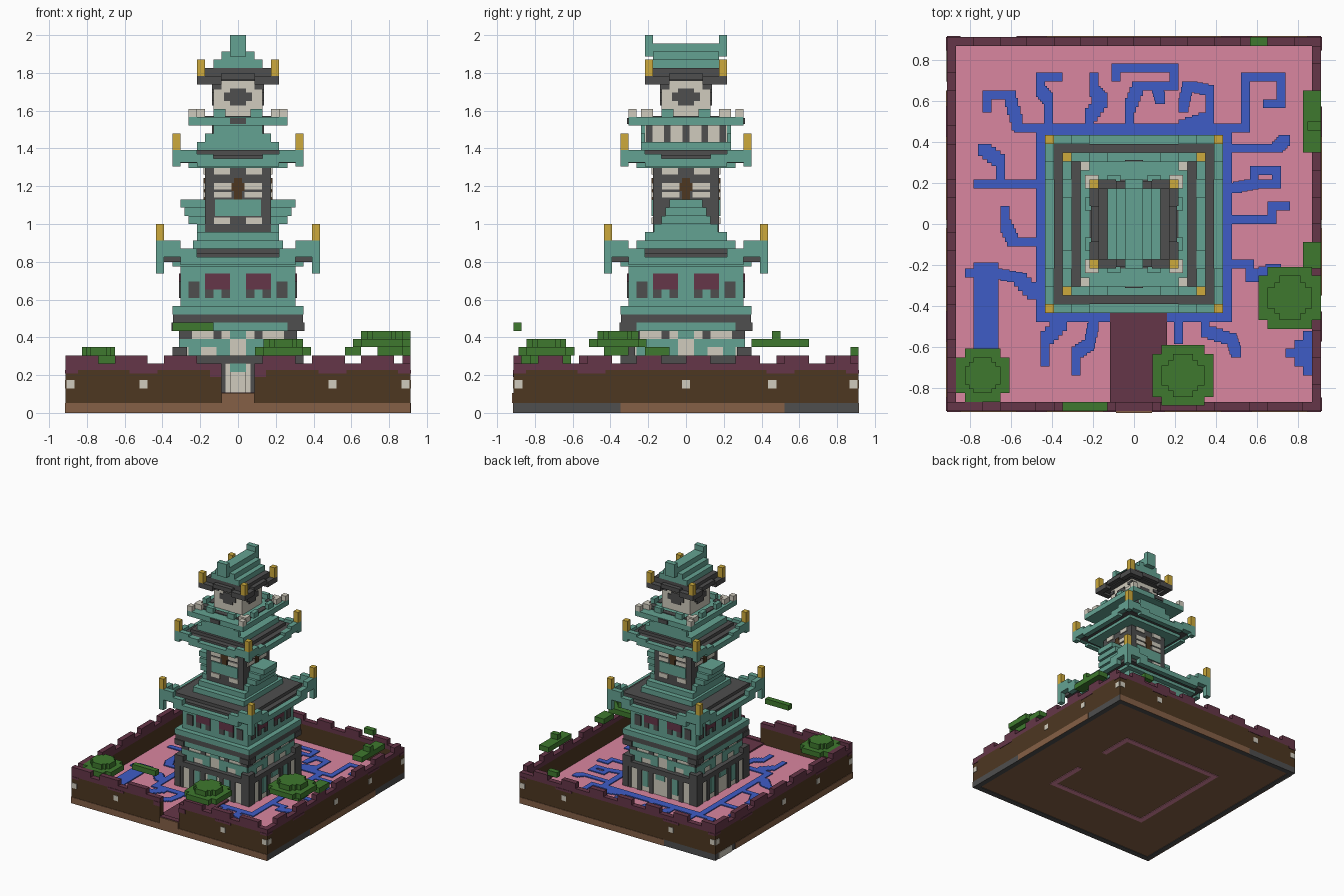
import bpy, bmesh
from mathutils import Matrix, Vector

cube = bpy.data.objects.get("Cube")
if cube:
    bpy.data.objects.remove(cube)

U = 1 / 23          # one block
T = 0.18            # plate thickness in blocks


def colour(name, r, g, b):
    m = bpy.data.materials.new(name)
    lin = [((c / 255 + 0.055) / 1.055) ** 2.4 for c in (r, g, b)] + [1]
    m.diffuse_color = lin
    m.use_nodes = True
    m.node_tree.nodes["Principled BSDF"].inputs["Base Color"].default_value = lin
    return m


teal = colour("teal_tile", 100, 162, 146)
dark = colour("dark_stone", 78, 78, 78)
white = colour("plaster", 208, 203, 189)
gold = colour("gold", 205, 170, 60)
pink = colour("pink_ground", 218, 134, 160)
blue = colour("water_blue", 62, 92, 198)
plum = colour("plum_brick", 101, 54, 72)
green = colour("leaf_green", 62, 121, 46)
brown = colour("dark_earth", 77, 55, 33)
tan = colour("light_earth", 133, 96, 70)


def blocks(name, mat, boxes):
    """One object made of boxes (x0, x1, y0, y1, z0, z1), in blocks."""
    bm = bmesh.new()
    for x0, x1, y0, y1, z0, z1 in boxes:
        mid = Vector((x0 + x1, y0 + y1, z0 + z1)) * (U / 2)
        size = Vector((x1 - x0, y1 - y0, z1 - z0)) * U
        bmesh.ops.create_cube(bm, size=1, matrix=Matrix.LocRotScale(mid, None, size))
    me = bpy.data.meshes.new(name)
    bm.to_mesh(me)
    bm.free()
    me.materials.append(mat)
    bpy.context.collection.objects.link(bpy.data.objects.new(name, me))


def slab(hx, hy, z0, z1):
    return (-hx, hx, -hy, hy, z0, z1)


def turn(box, k):
    """Rotate a box by k quarter turns; zero is the front."""
    x0, x1, y0, y1, z0, z1 = box
    for _ in range(k):
        x0, x1, y0, y1 = -y1, -y0, x0, x1
    return (x0, x1, y0, y1, z0, z1)


def four(r, s0, s1, z0, z1, depth=None):
    """Mirrored boxes on all four sides: a plate on the face at radius r, or set inward by depth."""
    y0, y1 = (-r - T, -r + T) if depth is None else (-r, -r + depth)
    out = []
    for k in range(4):
        out.append(turn((s0, s1, y0, y1, z0, z1), k))
        if s0 > 0:
            out.append(turn((-s1, -s0, y0, y1, z0, z1), k))
    return out


# Ground, outer wall and battlements
blocks("earth_slab", tan, [slab(20, 20, 0.1, 1)])
blocks("courtyard_floor", pink, [slab(20, 20, 1, 2)])
stone, earth, brick, merlons, specks = [], [], [], [], []
for k in range(4):
    end = 21 if k % 2 == 0 else 20
    stone.append(turn((-end, end, -21, -20, 0, 1.2), k))
    spans = [(-end, -2), (2, end)] if k == 0 else [(-end, end)]
    for a, b in spans:
        earth.append(turn((a, b, -21, -20, 1.2, 5.2), k))
        brick.append(turn((a, b, -21, -20, 5.2, 6), k))
    for i in range(-21, 21, 6):
        a, b = (i, i + 4) if k in (0, 3) else (i + 3, i + 6)
        a, b = max(a, -end), min(b, end)
        if k or b <= -2 or a >= 2:
            merlons.append(turn((a, b, -21, -20, 6, 7), k))
    for s in (-20.4, -11.5, 11.5, 20.4) if k % 2 == 0 else (-20.4, 0, 10.5, 20.4):
        specks.append(turn((s - 0.5, s + 0.5, -21 - T / 2, -20.9, 3, 4), k))
blocks("wall_footing", dark, stone)
blocks("wall_earth", brown, earth)
blocks("wall_brick", plum, brick + merlons)
blocks("wall_lamps", white, specks)
blocks("wall_brick_edge", plum, four(20.9, 9.8, 13.2, 4.8, 5.2) + four(20.9, 19.5, 21, 4.8, 5.2)
       + [(s - 0.7, s + 0.7, -21 - T / 2, -20.9, 4.4, 5.2) for s in (-2.7, 2.7)])
strip = (-21 - T / 2, -20.9, 0, 1.2)
blocks("earth_patches", tan, [turn((a, b) + strip, k)
       for k, (a, b) in enumerate([(-21, 21), (-8, 12), (-21, 10), (-15, 21)])])
blocks("footing_plaster", white, [turn((-20, -16) + strip, 3)])
blocks("entrance_ramp", tan, [(-2, 2, -21.2, -20.9, 1.2, 2.4)])
blocks("entrance_path", plum, [(-2.7, 3.7, -20, -8, 1.9, 2.3), (-2, 2, -21, -20, 1.2, 2.5)])
blocks("underside_ring", pink, [(-11, 11, -11, -10, 0, 0.11), (-11, 11, 10, 11, 0, 0.11),
       (-11, -10, -10, 10, 0, 0.11), (10, 11, -10, -3, 0, 0.11), (10, 11, 4, 10, 0, 0.11)])

# Moat with winding channels, laid as thin plates
north = [[(-13, 11), (-14, 14.5), (-16.5, 14.5), (-16.5, 13)],
         [(-9.6, 11), (-9.6, 14), (-10.5, 15), (-10.5, 16.5), (-8.5, 16.5)],
         [(-5, 11), (-5, 12), (-3.5, 14), (-4.5, 15), (-4.5, 16.5)],
         [(-.5, 11), (-.5, 13), (.5, 15.5), (2.5, 15.5), (3, 14)],
         [(-2, 16.5), (-2, 17.5), (4.5, 17.5), (4.5, 15.5), (2.5, 15.5)],
         [(5.5, 11), (8.5, 12), (8.5, 15), (6, 15.5), (5.5, 13)],
         [(12.5, 11), (12.5, 16.5), (16.5, 16.5), (16.5, 13.5), (15, 13.5)],
         [(-13, 10.8), (12.5, 10.8)]]
sides = [[(11, 8.5), (16, 8.5), (17, 9.5)], [(11, 4), (13.5, 4.5), (13.5, 6), (16, 6)],
         [(13.5, 4.5), (16, 4.5), (16, 6)], [(11, .5), (15.5, .5), (15.5, 2), (17, 2)],
         [(11, -4.5), (13, -4.5), (13, -6), (16, -5)],
         [(-11, 4.5), (-17.5, 4.5)], [(-15, 4.5), (-15, 7), (-17, 8.5)],
         [(-11, -2), (-13.5, -2), (-14.5, 0), (-14.5, 1.5)], [(-11, -8), (-13, -6), (-16, -5.5)]]
south = [[(8, -11), (8, -12), (11, -13), (11.5, -14.5)], [(5, -11), (5, -13)],
         [(-4.5, -11), (-5, -13.5), (-6.5, -14.5), (-6.5, -16.5)],
         [(-8, -11), (-10, -13), (-10, -15.5)]]
water = four(11, -11, 11, 2, 2 + T, 1.2)
for path in north + sides + south:
    for (ax, ay), (bx, by) in zip(path, path[1:]):
        n = 1 if ax == bx or ay == by else 4
        for i in range(n):
            xs = sorted((ax + (bx - ax) * i / n, ax + (bx - ax) * (i + 1) / n))
            ys = sorted((ay + (by - ay) * i / n, ay + (by - ay) * (i + 1) / n))
            water.append((xs[0] - .5, xs[1] + .5, ys[0] - .5, ys[1] + .5, 2, 2 + T))
water += [(-18, -15.2, -14, -4.3, 2, 2 + T), (-19, -18, -6, -5, 2, 2 + T)]
water += [(20 - w, 20, -13 - i, -12 - i, 2, 2 + T) for i, w in enumerate((1, 2, 3, 2, 1))]
blocks("water", blue, water)


# Shrubs: stacked crosses
def shrub(name, x, y, r, z):
    blocks(name, green, [(x - r, x + r, y - r + 1, y + r - 1, z, z + 1),
                         (x - r + 1, x + r - 1, y - r, y + r, z, z + 1),
                         (x - r / 3, x + r / 3, y - r + 1, y + r - 1, z + 1, z + 2),
                         (x - r + 1, x + r - 1, y - r / 3, y + r / 3, z + 1, z + 2),
                         (x - r / 2, x + r / 2, y - r / 2, y + r / 2, z + 1, z + 2)])


shrub("shrub_right", -17, -17, 3, 6)
shrub("shrub_front", 5.5, -17, 3.4, 7)
shrub("shrub_left", 17.5, -8.3, 3.5, 8)
blocks("loose_leaves", green, [(-8, -3, -21, -20, 10, 11), (19, 21, 8, 15, 8, 9),
       (19, 21, -5, -2, 7, 8), (13, 15, 20, 21, 7, 8), (19.5, 21, 10.5, 11.5, 9, 10),
       (17, 20, -10, -7, 7, 8)])

# Tower base
blocks("base_wall", white, [slab(7.8, 7.8, 2, 6), slab(7, 7, 7, 10)])
stripes = []
for s in (1.5, 4, 6.2):
    stripes += four(7.8, s, s + 0.9, 2, 6)
blocks("base_dark", dark, stripes + [slab(8, 8, 6, 7), slab(7.9, 7.9, 11, 12)]
       + four(8, 6.2, 8, 7, 8, 1.2) + four(8, 6.8, 8, 2, 6, 1.2) + four(7, 2, 3, 9, 10)
       + four(7, 5.6, 7, 9, 10) + four(7.9, 6, 7.9, 10, 11))
blocks("base_teal", teal, [slab(7.9, 7.9, 10, 11), slab(8, 8, 12, 13)] + four(7.8, 2.6, 3.8, 3, 6)
       + four(7, 1, 7, 8, 9) + four(7, 1, 2.6, 7, 8) + four(7, 4.5, 6, 7, 8)
       + four(7, -1, 1, 9, 10) + four(7.8, -1, 1, 5, 6))
blocks("gate", white, [(-1, 1, -8.1, -7.8, 2, 5)])

# First storey
blocks("storey_1", teal, [slab(7, 7, 13, 18)])
blocks("storey_1_windows", plum, four(7, 1, 4, 15, 17))
blocks("storey_1_slits", dark, four(7, 4.7, 6, 14, 16) + four(7, 1, 2, 14, 15) + four(7, 3, 4, 14, 15))


# Curved eaves with raised corners
def eaves(name, r, z, drop, lift):
    rim = four(r, -r + 5, r - 5, z, z + 1, 1) + four(r, r - 5, r - 3, z, z + 1 + lift / 2, 1)
    rim += four(r, r - 3, r - 1, z + lift / 2, z + 1 + lift, 1)
    rim += four(r, r - 1, r, z - drop, z + 1 + lift, 1)
    blocks(name + "_rim", teal, rim + [slab(r - 2, r - 2, z - 0.2, z + 1)])
    blocks(name + "_bed", dark, [slab(r - 1, r - 1, z + 0.4, z + 1.4), slab(r - 2, r - 2, z + 1, z + 2)])
    top = z + 1 + lift
    blocks(name + "_corner_tips", gold, four(r, r - 1, r, top, top + 2, 1))


eaves("eaves_1", 10, 18, 1, 2)
blocks("gable_1", teal, [slab(5.5, 6, 20, 21), slab(5, 5, 21, 22), slab(5, 3.9, 22, 23),
       slab(6, 3, 23, 24), slab(6.5, 2.5, 24, 25), slab(7, 2, 25, 26)])

# Second storey
blocks("storey_2", dark, [slab(4, 4, 20, 31)])
blocks("storey_2_plaster", white, four(4, 1, 2.9, 29, 29.8) + four(4, 0.8, 2.9, 27.2, 28)
       + four(4, 0.8, 2.9, 26.2, 26.9) + four(4, 1, 2.9, 23, 23.8))
blocks("storey_2_panel", teal, [turn((-2.8, 2.8, -4 - T, -4, 24, 26), k) for k in (0, 2)])
blocks("storey_2_niche", brown, four(4, -0.5, 0.5, 26, 28.6) + four(4, -0.8, 0.8, 27, 28))

eaves("eaves_2", 8, 30, 0, 1)
blocks("gable_2", teal, [slab(5, 5.5, 32, 33)]
       + [turn((-w, w, -5.5, -5, z, z + 1), k) for w, z in ((4, 33), (3, 34)) for k in (0, 2)])

# Balcony with striped side walls
blocks("balcony_wall", white, [slab(3, 5, 33, 35)])
blocks("balcony_stripes", dark, [(-3 - T, 3 + T, s - 0.4, s + 0.4, 33, 35) for s in (-4.5, -2.3, 0, 2.3, 4.5)])
rail = [(-6, 6, -7, -6, 35, 36), (-6, 6, 6, 7, 35, 36), (-6, -5, -6, 6, 35, 36), (5, 6, -6, 6, 35, 36)]
blocks("balcony_floor", teal, [slab(5, 6, 35, 36)] + rail + four(5.5, 1.5, 3, 36, 37, 0.8))
blocks("balcony_inlay", dark, four(5, -2, 2, 35.1, 36.15, 1) + four(5, 3, 4, 35.1, 36.15, 1)
       + [(-1, 1, -7 - T, 7 + T, 35.2, 35.9)])
blocks("balcony_posts", white, [(x, x + 1, y, y + 1, 36, 37) for x in (-6, 5) for y in (-7, 6)]
       + four(5.5, 4, 5.5, 36, 37, 0.8))

# Top storey and roof
blocks("storey_3", white, [slab(3, 3, 36, 41)])
blocks("storey_3_opening", dark, four(3, -1.7, 1.7, 38, 39) + four(3, -1, 1, 37.4, 39.5)
       + four(3, 2, 3, 39.4, 40))
blocks("top_eaves", dark, [slab(4, 4, 40.4, 42)] + four(5, 2, 5, 40, 41, 1) + four(4.8, -2, 2, 40.6, 41.4, 1))
blocks("top_corner_tips", gold, four(5, 4, 5, 41, 43, 1))
blocks("top_roof", teal, [slab(3, 4, 42, 43), slab(2, 4, 43, 44), slab(1, 4, 44, 45)])
blocks("roof_finials", teal, [(-1, 1, -5, -4, 43.4, 46), (-1, 1, 4, 5, 43.4, 46)])
